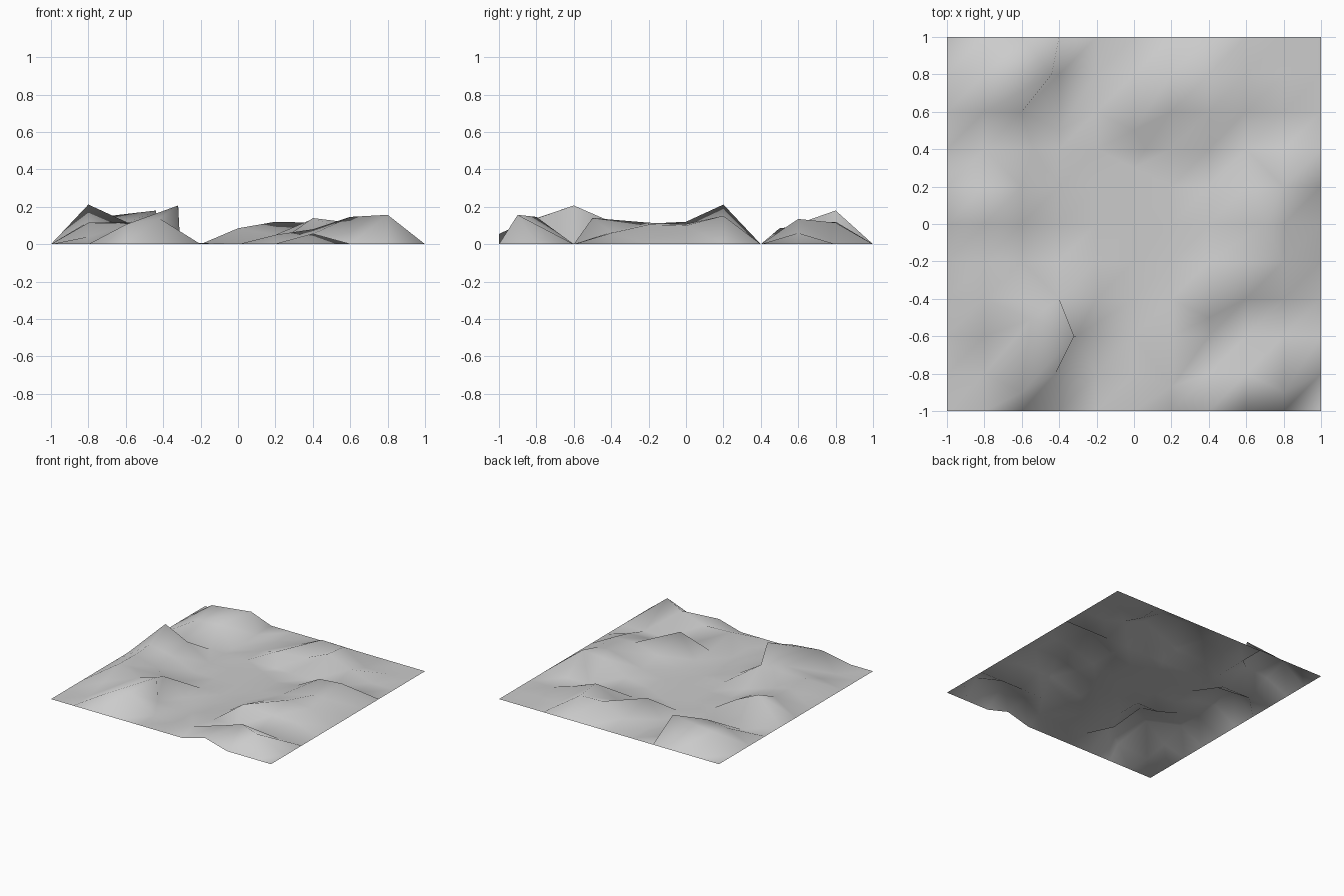
import bpy, bmesh

if "Cube" in bpy.data.objects:
    bpy.data.objects.remove(bpy.data.objects["Cube"])

# Terrain sheet: flat 10 x 10 grid
bm = bmesh.new()
bmesh.ops.create_grid(bm, x_segments=10, y_segments=10, size=1.0)
grid = {(round(v.co.x * 5), round(v.co.y * 5)): v for v in bm.verts}

# Raised hills: row (y in cells) -> {column (x in cells): height}
heights = {
    4: {-4: .138, 0: .03, 1: .12, 2: .115},
    3: {-4: .09, -3: .11, 1: .05, 2: .135, 3: .06},
    1: {-4: .212, -3: .12, 2: .03, 3: .135, 4: .152},
    0: {-4: .12, -3: .08, 2: .03, 4: .10},
    -1: {-4: .11, -3: .06, 2: .06, 3: .115, 4: .105},
    -2: {-4: .115, -3: .115, -2: .12, 3: .065, 4: .06},
    -3: {-4: .04},
    -4: {2: .08, 3: .146},
    -5: {2: .055},
}
for j, row in heights.items():
    for i, h in row.items():
        grid[(i, j)].co.z = h

# Crags: grid points pulled sideways as well as up, making cliffs
crags = {
    (-3, 4): (-.44, .8, .18),
    (-2, -3): (-.32, -.6, .207),
    (-1, -3): (-.31, -.6, .01),
    (-3, -3): (-.55, -.51, .11),
    (-2, -4): (-.42, -.8, .138),
    (-3, -4): (-.60, -.9, .105),
    (4, -4): (.80, -.9, .157),
    (1, -4): (.20, -.87, .05),
    (2, -2): (.40, -.5, .14),
    (3, 0): (.70, 0, .108),
    (0, 3): (0, .5, .085),
    (0, 2): (.06, .4, 0),
    (-2, 3): (-.4, .5, 0),
    (0, 1): (0, .3, 0),
    (-3, 2): (-.54, .4, 0),
}
for key, co in crags.items():
    grid[key].co = co

# Split the cells into triangles; a few lean the other way
other_way = {(3, 1), (0, -4), (-3, -2), (-1, 1), (3, -1),
             (-4, 1), (-3, 1), (-4, -3), (-2, -3)}
for i in range(-5, 5):
    for j in range(-5, 5):
        ends = ((i, j + 1), (i + 1, j)) if (i, j) in other_way else ((i, j), (i + 1, j + 1))
        a, b = (grid[e] for e in ends)
        face = next(f for f in a.link_faces if b in f.verts[:])
        bmesh.utils.face_split(face, a, b)

for f in bm.faces:
    f.smooth = True

mesh = bpy.data.meshes.new("terrain")
bm.to_mesh(mesh)
bm.free()
terrain = bpy.data.objects.new("terrain", mesh)
bpy.context.collection.objects.link(terrain)
